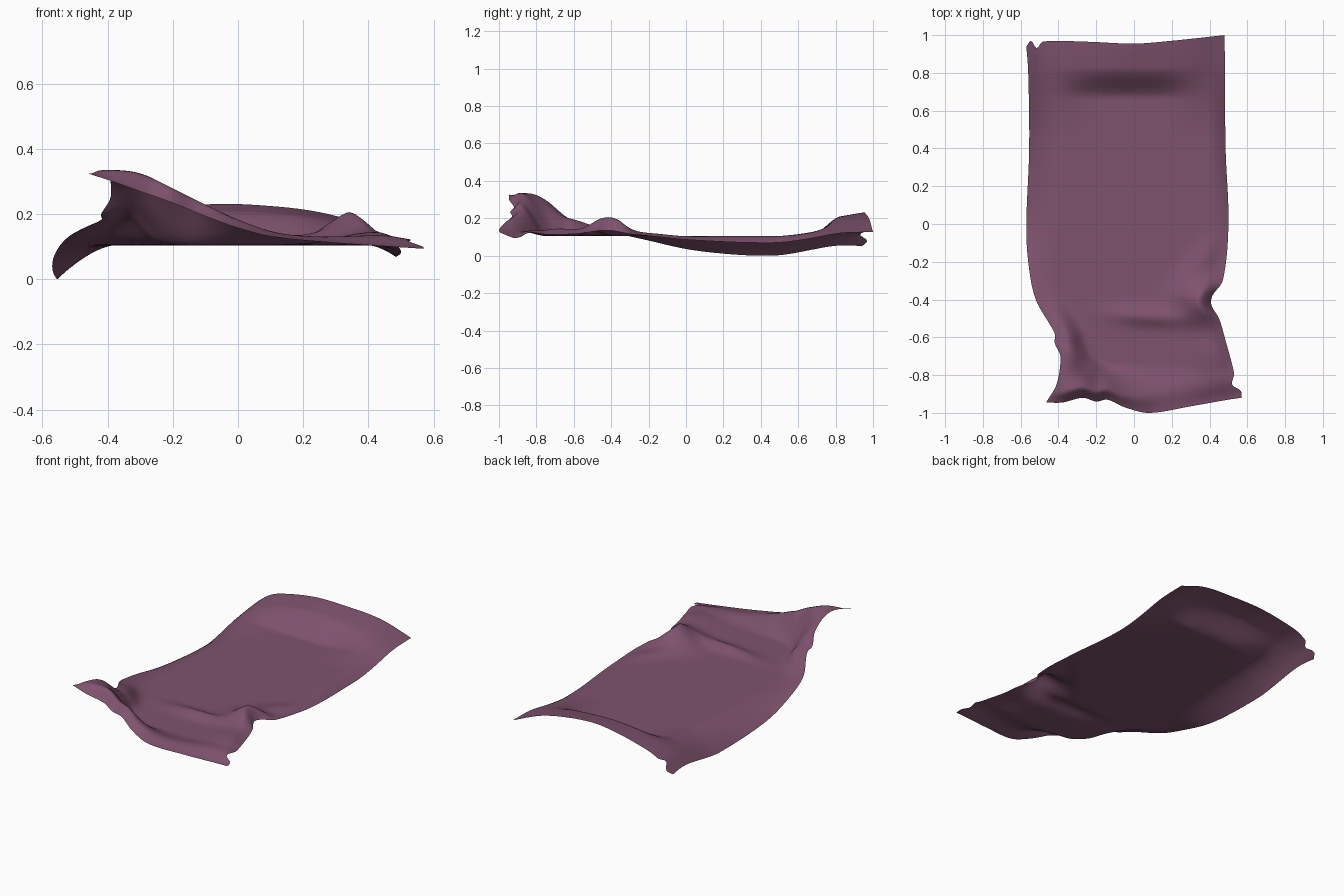
import bpy, bmesh, math

if "Cube" in bpy.data.objects:
    bpy.data.objects.remove(bpy.data.objects["Cube"])


def curve(pts, t):
    """Smooth interpolation through (position, value) points."""
    if t <= pts[0][0]:
        return pts[0][1]
    if t >= pts[-1][0]:
        return pts[-1][1]

    def slope(i):
        a, b = pts[max(i - 1, 0)], pts[min(i + 1, len(pts) - 1)]
        return (b[1] - a[1]) / (b[0] - a[0])
    i = max(k for k in range(len(pts) - 1) if pts[k][0] <= t)
    (x0, y0), (x1, y1) = pts[i], pts[i + 1]
    h = x1 - x0
    s = (t - x0) / h
    return ((2*s**3 - 3*s*s + 1) * y0 + (s**3 - 2*s*s + s) * h * slope(i)
            + (3*s*s - 2*s**3) * y1 + (s**3 - s*s) * h * slope(i + 1))


def step(a, b, t):
    s = min(1, max(0, (t - a) / (b - a)))
    return s * s * (3 - 2 * s)


def lerp(a, b, t):
    return a + (b - a) * t


# Side hems: (y, x) outlines and (y, z) heights
LEFT_X = [(-.95, -.465), (-.85, -.41), (-.7, -.39), (-.63, -.42), (-.58, -.42), (-.4, -.52),
          (-.2, -.56), (0, -.57), (.4, -.555), (.8, -.56), (.95, -.57)]
RIGHT_X = [(-.95, .57), (-.91, .565), (-.87, .52), (-.8, .53), (-.6, .48), (-.5, .45), (-.43, .41),
           (-.38, .415), (-.3, .47), (0, .5), (.4, .485), (.95, .48)]
LEFT_Z = [(-.95, .33), (-.85, .32), (-.75, .27), (-.62, .2), (-.5, .165), (-.35, .12), (-.2, .085),
          (0, .04), (.2, .015), (.4, .004), (.6, .012), (.95, .055)]
RIGHT_Z = [(-.95, .1), (-.87, .115), (-.6, .12), (-.42, .14), (-.3, .12), (-.2, .11), (0, .09),
           (.4, .073), (.7, .085), (.95, .13)]
# End hems: (x, y) outlines and (x, z) heights
FRONT_Y = [(-.465, -.945), (-.38, -.945), (-.27, -.92), (-.2, -.94), (-.14, -.93), (-.05, -.97),
           (.08, -1), (.3, -.965), (.5, -.93), (.57, -.92)]
FRONT_Z = [(-.465, .33), (-.38, .3), (-.3, .27), (-.2, .235), (-.1, .195), (0, .16), (.1, .135),
           (.3, .115), (.57, .097)]
RIDGE_Z = [(-.465, .33), (-.4, .34), (-.3, .33), (-.2, .285), (-.1, .235), (0, .19), (.15, .15),
           (.45, .15), (.57, .13)]
BACK_Y = [(-.57, .94), (-.545, .97), (-.515, .93), (-.485, .965), (-.25, .965), (0, .955),
          (.2, .97), (.48, 1)]
BACK_Z = [(-.57, .055), (-.5, .13), (-.4, .18), (-.12, .233), (.1, .23), (.3, .2), (.48, .13)]

# Folds: centre x, centre y, direction in degrees, half length, half width, height
FOLDS = [(.37, -.41, -8, .13, .11, .105), (.08, -.49, -4, .2, .05, .03),
         (.42, -.68, -75, .18, .15, .04), (-.36, -.6, -62, .16, .06, .085),
         (-.28, -.76, -70, .1, .04, -.02), (.35, -.2, 50, .16, .06, .015),
         (-.37, -.76, -80, .12, .06, .08)]


def height(x, y, u, v):
    z = .108
    for cx, cy, ang, ln, wd, h in FOLDS:
        c, s = math.cos(math.radians(ang)), math.sin(math.radians(ang))
        a, b = (x - cx) * c + (y - cy) * s, (y - cy) * c - (x - cx) * s
        z += h * math.exp(-(a / ln) ** 2 - (b / wd) ** 2)
    # Hanging side hems: wide on the left, tight on the right
    z = lerp(z, curve(LEFT_Z, v), max(0, 1 - u / .17) ** 1.6)
    z = lerp(z, curve(RIGHT_Z, v), max(0, 1 - (1 - u) / .08) ** 1.6)
    # Raised back hem: steep in the middle, gradual at the sides
    steep = .8 * step(.66, .83, v) + .2 * step(.78, .98, v)
    wb = lerp(steep, step(.45, 1.0, v), .9 * step(.15, .45, abs(x + .04)))
    z = lerp(z, curve(BACK_Z, x), wb)
    # Curled front hem
    end = lerp(-.62, -.74, step(.08, .3, u))
    z = lerp(z, curve(RIDGE_Z, x), 1 - step(-.9, end, v))
    return lerp(z, curve(FRONT_Z, x), 1 - step(-.96, lerp(-.89, -.8, step(-.1, .3, x)), v))


# Draped sheet: one open surface
NX, NY = 100, 150
bm = bmesh.new()
rows = []
for j in range(NY + 1):
    v = lerp(-.95, .95, j / NY)
    row = []
    for i in range(NX + 1):
        u = i / NX
        x = lerp(curve(LEFT_X, v), curve(RIGHT_X, v), u)
        y = v
        y += (curve(FRONT_Y, x) + .95) * (1 - step(-.95, -.7, v))
        y += (curve(BACK_Y, x) - .95) * step(.85, .95, v)
        row.append(bm.verts.new((x, y, height(x, v, u, v))))
    rows.append(row)
for r0, r1 in zip(rows, rows[1:]):
    for i in range(NX):
        bm.faces.new((r0[i], r0[i + 1], r1[i + 1], r1[i]))
low = min(p.co.z for p in bm.verts)
for p in bm.verts:
    p.co.z -= low
mesh = bpy.data.meshes.new("draped_sheet")
bm.to_mesh(mesh)
bm.free()
sheet = bpy.data.objects.new("draped_sheet", mesh)
bpy.context.collection.objects.link(sheet)

# Plum cloth
cloth = bpy.data.materials.new("plum_cloth")
cloth.diffuse_color = (.21, .085, .155, 1)
cloth.use_nodes = True
cloth.node_tree.nodes["Principled BSDF"].inputs["Base Color"].default_value = cloth.diffuse_color
mesh.materials.append(cloth)
mesh.shade_smooth()
